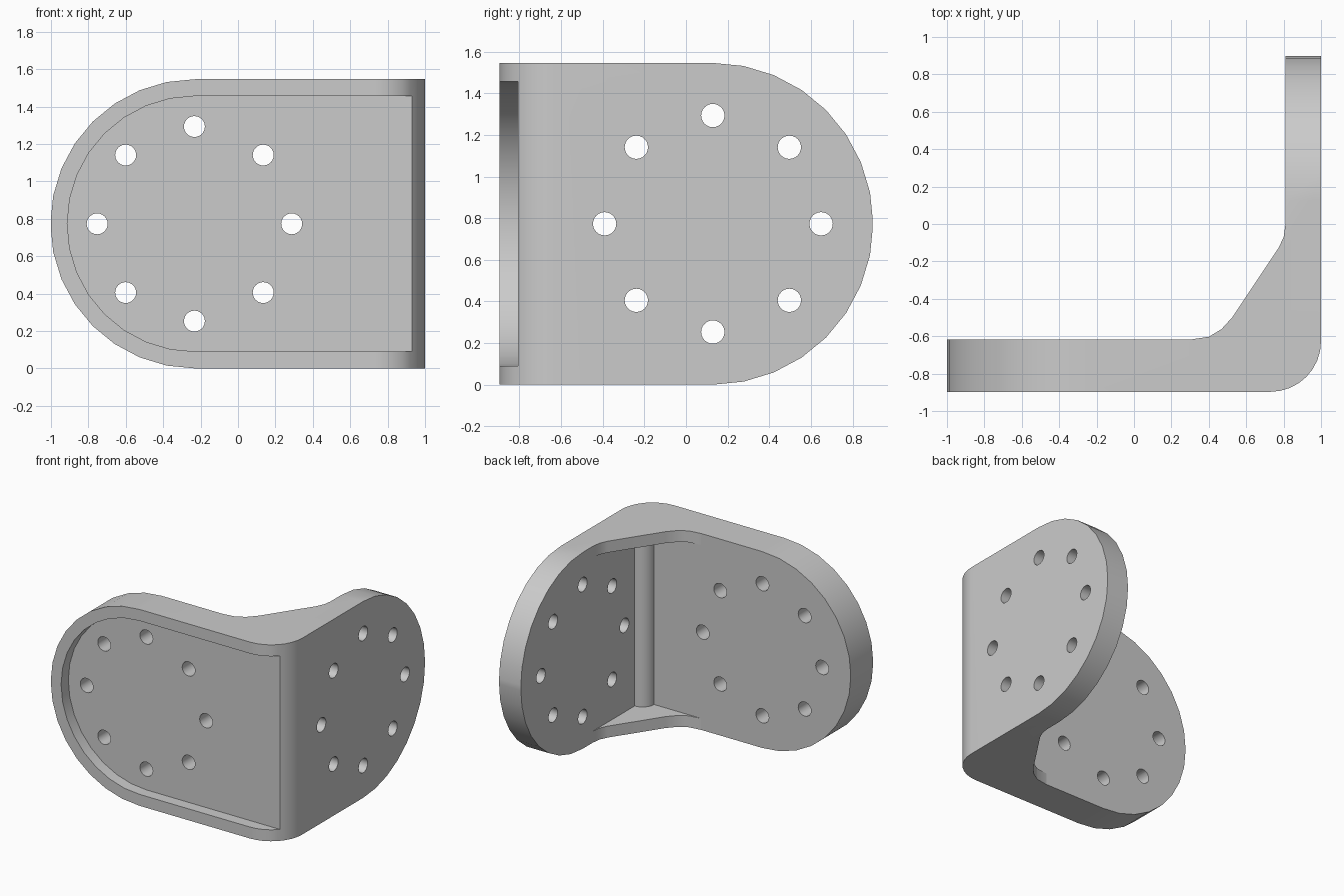
import bpy
import bmesh
from math import cos, sin, pi, radians
from mathutils import Vector

if "Cube" in bpy.data.objects:
    bpy.data.objects.remove(bpy.data.objects["Cube"])

HEIGHT, MID = 1.546, 0.773          # overall height and its middle
BACK, FRONT = 0.897, -0.897         # y limits
INNER_X, INNER_Y = 0.81, -0.618     # inside faces of the two plates
RIM = 0.09                          # rim width, recess depth, web thickness
FRONT_CX, SIDE_CY = -0.23, 0.126    # centres of the rounded ends

grey = bpy.data.materials.new("light_grey")
grey.use_nodes = True
grey.diffuse_color = (0.6, 0.6, 0.6, 1)
grey.node_tree.nodes["Principled BSDF"].inputs["Base Color"].default_value = (0.6, 0.6, 0.6, 1)


def arc(cx, cy, r, start, end, steps):
    angles = [radians(start + (end - start) * i / steps) for i in range(steps + 1)]
    return [(cx + r * cos(a), cy + r * sin(a)) for a in angles]


def circle(cx, cy, r, steps=24):
    return arc(cx, cy, r, 0, 360, steps)[:-1]


def prism(name, points, axis, low, high):
    """Extrude a 2D outline along an axis; points are given in the other two axes."""
    place = {"x": lambda p: (low, p[0], p[1]),
             "y": lambda p: (p[0], low, p[1]),
             "z": lambda p: (p[0], p[1], low)}[axis]
    shift = Vector([(high - low) * (a == axis) for a in "xyz"])
    bm = bmesh.new()
    face = bm.faces.new([bm.verts.new(place(p)) for p in points])
    new = bmesh.ops.extrude_face_region(bm, geom=[face])["geom"]
    bmesh.ops.translate(bm, vec=shift, verts=[v for v in new if isinstance(v, bmesh.types.BMVert)])
    bmesh.ops.recalc_face_normals(bm, faces=bm.faces)
    mesh = bpy.data.meshes.new(name)
    bm.to_mesh(mesh)
    bm.free()
    mesh.materials.append(grey)
    obj = bpy.data.objects.new(name, mesh)
    bpy.context.collection.objects.link(obj)
    return obj


def activate(obj):
    bpy.ops.object.select_all(action="DESELECT")
    obj.select_set(True)
    bpy.context.view_layer.objects.active = obj


def boolean(target, cutter, operation):
    cutter.hide_render = True
    mod = target.modifiers.new("cut", "BOOLEAN")
    mod.operation, mod.object, mod.solver = operation, cutter, "EXACT"
    activate(target)
    bpy.ops.object.modifier_apply(modifier=mod.name)
    bpy.data.objects.remove(cutter)


# Two plates meeting at a rounded outer corner
corner = arc(0.73, FRONT + 0.27, 0.27, -90, 0, 8)
plan = [(-1, FRONT)] + corner + [(1, BACK), (INNER_X, BACK), (INNER_X, INNER_Y), (-1, INNER_Y)]
bracket = prism("bracket_plates", plan, "z", 0, HEIGHT)

# Rounded free ends of both plates
front_end = [(2, 0)] + arc(FRONT_CX, MID, MID, 270, 90, 16) + [(2, HEIGHT)]
boolean(bracket, prism("front_outline", front_end, "y", -2, 2), "INTERSECT")
side_end = [(-2, 0)] + arc(SIDE_CY, MID, MID, -90, 90, 16) + [(-2, HEIGHT)]
boolean(bracket, prism("side_outline", side_end, "x", -2, 2), "INTERSECT")

# Shallow front recess running out through the rounded corner
recess = [(2, RIM)] + arc(FRONT_CX, MID, MID - RIM, 270, 90, 16) + [(2, HEIGHT - RIM)]
boolean(bracket, prism("recess_cutter", recess, "y", -2, FRONT + RIM), "DIFFERENCE")

# Ring of eight bolt holes in each plate
for cx, axis, low, high in ((FRONT_CX - 0.003, "y", -2, -0.3), (SIDE_CY + 0.003, "x", 0.6, 2)):
    for hx, hz in circle(cx, MID, 0.52, 8):
        hole = prism("hole_cutter", circle(hx, hz, 0.056), axis, low, high)
        boolean(bracket, hole, "DIFFERENCE")

# Webs bridging the inside corner at the bottom and top
web = [(INNER_X, INNER_Y), (0.30, INNER_Y), (0.40, -0.603), (0.468, -0.562), (0.527, -0.497),
       (0.773, -0.128), (0.80, -0.07), (INNER_X, 0)]
bottom_web = prism("bottom_web", web, "z", 0, RIM)
top_web = prism("top_web", web, "z", HEIGHT - RIM, HEIGHT)

# Upright round post in the inside corner
post = prism("corner_post", circle(INNER_X, INNER_Y, 0.1), "z", RIM / 2, HEIGHT - RIM / 2)

for obj in (bracket, bottom_web, top_web, post):
    activate(obj)
    bpy.ops.object.shade_smooth_by_angle(angle=radians(30))
    mod = obj.modifiers.new("even_shading", "WEIGHTED_NORMAL")
    mod.keep_sharp = True
